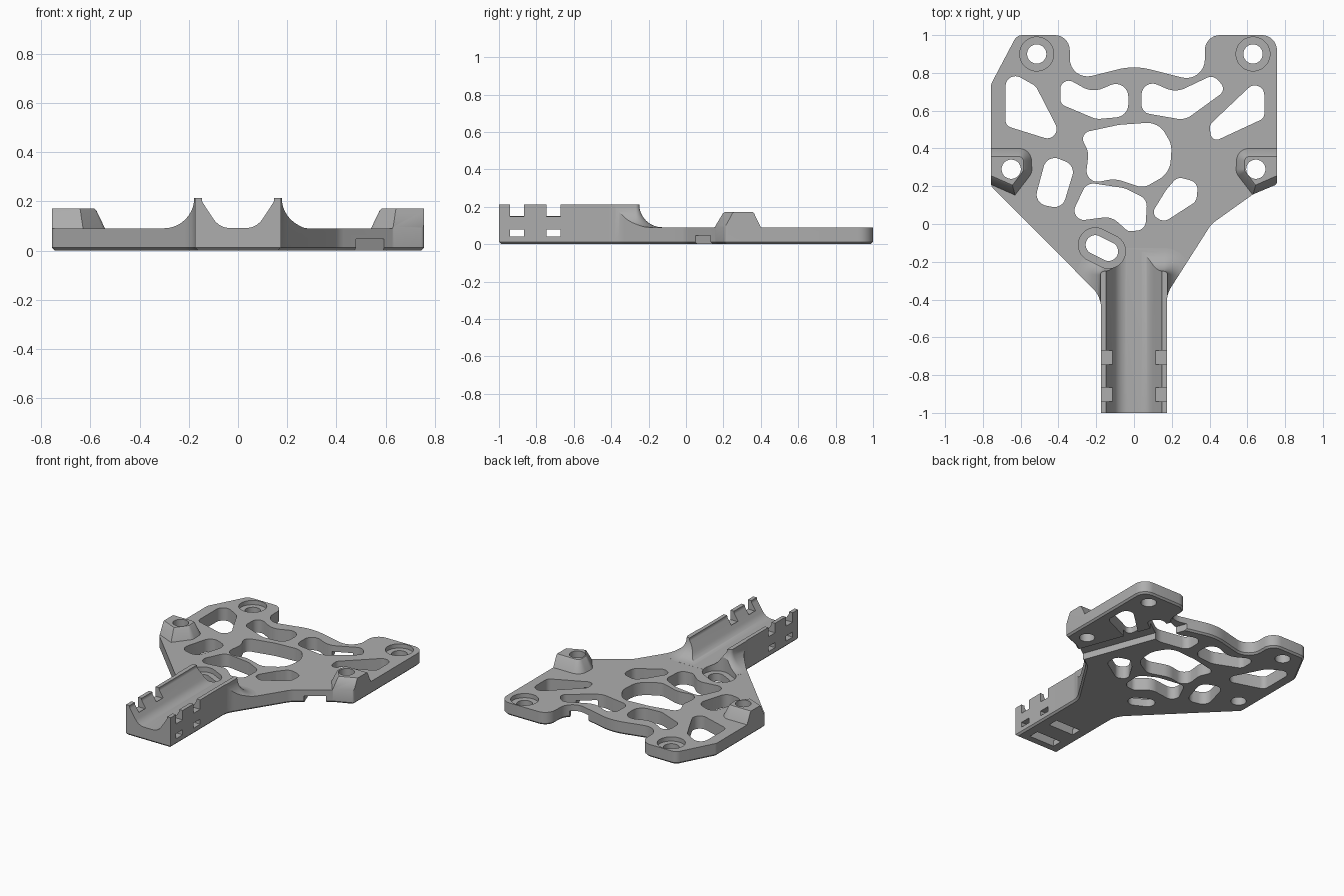
import bpy, bmesh, math
from mathutils import Vector

cube = bpy.data.objects.get("Cube")
if cube:
    bpy.data.objects.remove(cube, do_unlink=True)

PLATE = 0.09      # plate thickness
WALL = 0.213      # cradle height


def rounded(corners, steps=8):
    """Polygon with a circular fillet (x, y, radius) at each corner."""
    pts, n = [], len(corners)
    for i, (x, y, r) in enumerate(corners):
        p = Vector((x, y))
        a = Vector(corners[i - 1][:2]) - p
        b = Vector(corners[(i + 1) % n][:2]) - p
        half = a.angle(b) / 2
        t = min(r / math.tan(half), 0.49 * a.length, 0.49 * b.length)
        if t < 0.002:
            pts.append(p)
            continue
        r = t * math.tan(half)
        a.normalize()
        b.normalize()
        c = p + (a + b).normalized() * (r / math.sin(half))
        u, v = (p + a * t - c).normalized(), (p + b * t - c).normalized()
        pts += [c + u.slerp(v, k / steps).normalized() * r for k in range(steps + 1)]
    return pts


def inset(pts, d):
    """Move every edge inward by d (outward if negative)."""
    n = len(pts)
    area = sum(pts[i - 1].cross(pts[i]) for i in range(n))
    sign = 1 if area > 0 else -1
    out = []
    for i, p in enumerate(pts):
        e, f = (p - pts[i - 1]).normalized(), (pts[(i + 1) % n] - p).normalized()
        m, k = Vector((-e.y, e.x)), Vector((-f.y, f.x))
        out.append(p + (m + k) * (d * sign / (1 + m.dot(k))))
    return out


def loft(name, rings):
    """Closed solid through rings of equal point count."""
    bm = bmesh.new()
    loops = [[bm.verts.new(p) for p in ring] for ring in rings]
    for lo, hi in zip(loops, loops[1:]):
        for i in range(len(lo)):
            bm.faces.new((lo[i - 1], lo[i], hi[i], hi[i - 1]))
    bm.faces.new(loops[0])
    bm.faces.new(loops[-1])
    bmesh.ops.recalc_face_normals(bm, faces=bm.faces)
    mesh = bpy.data.meshes.new(name)
    bm.to_mesh(mesh)
    bm.free()
    ob = bpy.data.objects.new(name, mesh)
    bpy.context.collection.objects.link(ob)
    return ob


def at(pts, z):
    return [(p.x, p.y, z) for p in pts]


def prism(name, pts, z0=-0.2, z1=0.6):
    return loft(name, [at(pts, z0), at(pts, z1)])


def box(name, x0, x1, y0, y1, z0, z1):
    return prism(name, [Vector(c) for c in ((x0, y0), (x1, y0), (x1, y1), (x0, y1))], z0, z1)


def slot(a, b, r):
    """Stadium outline, or a circle when both ends match."""
    a, b = Vector(a), Vector(b)
    start = math.atan2(b.y - a.y, b.x - a.x) - math.pi / 2
    pts = []
    for k in range(32):
        t = start + math.tau * (k + 0.5) / 32
        pts.append((b if k < 16 else a) + Vector((math.cos(t), math.sin(t))) * r)
    return pts


def combine(target, tool, operation):
    mod = target.modifiers.new(operation, "BOOLEAN")
    mod.operation, mod.solver, mod.object = operation, "EXACT", tool
    bpy.context.view_layer.objects.active = target
    bpy.ops.object.modifier_apply(modifier=mod.name)
    bpy.data.objects.remove(tool, do_unlink=True)


# Plate outline, with a small chamfer along the bottom edge
outline = rounded([
    (-0.62, 1, .05), (-0.34, 1, .08), (-0.34, .755, .13), (0, .84, .35),
    (.375, .745, .14), (.375, 1, .08), (.757, 1, .08), (.757, .21, .02),
    (.63, .157, .05), (.41, 0, .12), (.174, -.37, .15), (.174, -1, 0),
    (-.174, -1, 0), (-.174, -.385, .15), (-.757, .2, .04), (-.757, .74, .05)])
envelope = loft("envelope", [at(inset(outline, .012), 0), at(outline, .012), at(outline, .5)])

# Slab, cradle block with its flared root, and two tapered bosses
body = box("mounting_plate", -1, 1, -1.2, 1.2, -.1, PLATE)
block = rounded([(-.178, -1.2, .02), (.178, -1.2, .02), (.178, -.25, .02), (-.178, -.25, .02)])
r = WALL - PLATE
rings = [at(inset(block, -r), .03)]
for k in range(10, -1, -1):
    a = math.pi / 2 * k / 10
    rings.append(at(inset(block, -r * (1 - math.cos(a))), PLATE + .0005 + r * (1 - math.sin(a))))
combine(body, loft("cradle_block", rings), "UNION")

for side in (-1, 1):
    base = rounded([(side * x, y, q) for x, y, q in (
        (.84, .4, 0), (.545, .4, .11), (.54, .27, .06), (.63, .153, 0), (.84, .245, 0))])
    top = inset(base, .035)
    combine(body, loft("boss", [at(base, .04), at(base, PLATE), at(top, .163),
                                at(inset(top, .008), .171)]), "UNION")
combine(body, envelope, "INTERSECT")

# Cradle channel
profile = rounded([(-.147, .4, 0), (-.147, .2, .03), (-.075, .0915, .08),
                   (.075, .0915, .08), (.147, .2, .03), (.147, .4, 0)])
combine(body, loft("channel", [[(p.x, y, p.y) for p in profile] for y in (-1.3, .1)]), "DIFFERENCE")

# Lightening windows in the plate
windows = [
    [(-.68, .82, .06), (-.52, .73, .06), (-.36, .42, .05), (-.68, .52, .04)],
    [(-.39, .79, .05), (-.22, .695, .12), (-.03, .775, .07), (-.03, .57, .07),
     (-.2, .555, .1), (-.39, .635, .04)],
    [(.04, .775, .06), (.22, .695, .12), (.42, .79, .05), (.49, .71, .04),
     (.27, .55, .1), (.04, .59, .05)],
    [(.69, .80, .05), (.69, .56, .04), (.41, .43, .05), (.4, .525, .04)],
    [(-.29, .48, .05), (-.08, .525, .2), (.13, .54, .15), (.2, .42, .12),
     (.19, .27, .12), (.05, .19, .08), (-.1, .24, .15), (-.26, .21, .06), (-.24, .38, .1)],
    [(-.46, .37, .06), (-.31, .31, .06), (-.38, .08, .06), (-.53, .11, .06)],
    [(-.25, .22, .06), (-.05, .19, .1), (.07, .13, .06), (.06, -.03, .05),
     (-.03, -.04, .04), (-.12, .04, .1), (-.35, .01, .05)],
    [(.17, .18, .05), (.23, .25, .05), (.34, .22, .05), (.33, .12, .05),
     (.16, .01, .05), (.09, .05, .04)]]
for corners in windows:
    combine(body, prism("window", rounded(corners)), "DIFFERENCE")

# Bolt holes, with counterbores where the head sits below the surface
bolts = [((-.515, .9), (-.515, .9), .09, .06), ((.63, .9), (.63, .9), .09, .06),
         ((-.205, -.11), (-.135, -.145), .09, .055),
         ((-.65, .29), (-.65, .29), 0, 0), ((.645, .29), (.645, .29), 0, 0)]
for a, b, head, floor in bolts:
    combine(body, prism("bolt_hole", slot(a, b, .051)), "DIFFERENCE")
    if head:
        combine(body, prism("counterbore", slot(a, b, head), floor), "DIFFERENCE")

# Strap notches, tunnels and underside pockets in the cradle
for y in (-.94, -.745):
    for side in (-1, 1):
        x0, x1 = sorted((side * .115, side * .3))
        combine(body, box("strap_notch", x0, x1, y, y + .075, .147, .5), "DIFFERENCE")
    combine(body, box("strap_tunnel", -.3, .3, y, y + .075, .042, .078), "DIFFERENCE")
    combine(body, box("strap_pocket", -.1, .1, y, y + .075, -.1, .06), "DIFFERENCE")

# Cable groove across the underside
start, end = Vector((.57, 0)), Vector((.24, .9))
across = (end - start).normalized().orthogonal() * .068
groove = [start - across, start + across, end + across, end - across]
combine(body, prism("cable_groove", groove, -.1, .047), "DIFFERENCE")

# Single grey finish
grey = bpy.data.materials.new("plain_grey")
grey.use_nodes = True
colour = (.42, .42, .42, 1)
grey.diffuse_color = colour
grey.node_tree.nodes["Principled BSDF"].inputs["Base Color"].default_value = colour
body.data.materials.clear()
body.data.materials.append(grey)
for face in body.data.polygons:
    face.material_index = 0

bpy.ops.object.select_all(action="DESELECT")
body.select_set(True)
bpy.context.view_layer.objects.active = body
bpy.ops.object.shade_smooth_by_angle(angle=math.radians(30))
